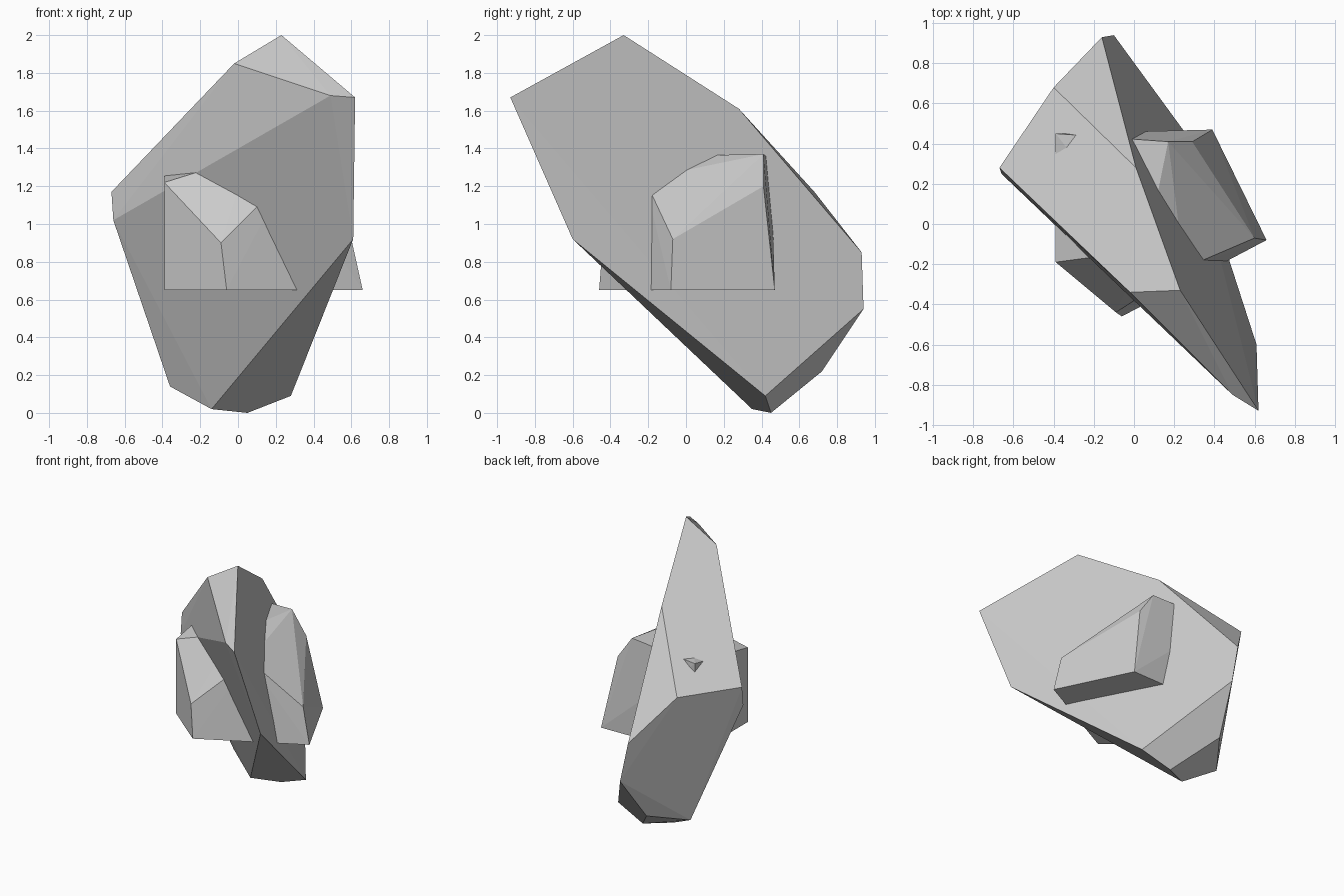
import bpy
import bmesh

cube = bpy.data.objects.get("Cube")
if cube:
    bpy.data.objects.remove(cube, do_unlink=True)

stone = bpy.data.materials.new("grey_stone")
stone.use_nodes = True
stone.diffuse_color = (0.6, 0.6, 0.6, 1)
stone.node_tree.nodes["Principled BSDF"].inputs["Base Color"].default_value = (0.6, 0.6, 0.6, 1)


def rock(name, corners):
    """Flat-faced convex rock wrapped around its corner points."""
    bm = bmesh.new()
    for corner in corners:
        bm.verts.new(corner)
    bmesh.ops.convex_hull(bm, input=bm.verts)
    bmesh.ops.dissolve_limit(bm, angle_limit=0.02, verts=bm.verts, edges=bm.edges)
    bmesh.ops.recalc_face_normals(bm, faces=bm.faces)
    mesh = bpy.data.meshes.new(name)
    bm.to_mesh(mesh)
    bm.free()
    mesh.materials.append(stone)
    obj = bpy.data.objects.new(name, mesh)
    bpy.context.collection.objects.link(obj)
    return obj


# Tall leaning slab
peak = [(0.23, -0.33, 2.0), (-0.02, -0.34, 1.85), (0.01, 0.28, 1.61)]
front_end = [(0.62, -0.93, 1.67), (0.49, -0.85, 1.68), (0.61, -0.6, 0.92)]
right_end = [(-0.67, 0.28, 1.17), (-0.66, 0.25, 1.02)]
back_end = [(-0.4, 0.68, 1.17), (-0.16, 0.93, 0.85), (-0.1, 0.94, 0.55), (-0.17, 0.72, 0.22)]
foot = [(0.28, 0.42, 0.09), (0.05, 0.45, 0), (-0.14, 0.35, 0.02), (-0.36, 0.46, 0.14)]
rock("leaning_slab", peak + front_end + right_end + back_end + foot)

# Squat rock with a level base, passing through the slab
base = [(x, y, 0.65) for x, y in
        [(-0.39, 0.45), (0.39, 0.47), (0.66, -0.08), (-0.06, -0.46), (-0.39, -0.19)]]
shoulder = [(0.6, -0.07, 0.92), (-0.09, -0.44, 0.9), (0.29, 0.41, 1.2), (0.25, -0.22, 1.24)]
top = [(0.17, 0.41, 1.37), (0.06, -0.13, 1.36), (-0.39, 0.45, 1.34), (-0.39, -0.19, 1.22)]
rock("crossing_rock", base + shoulder + top)
